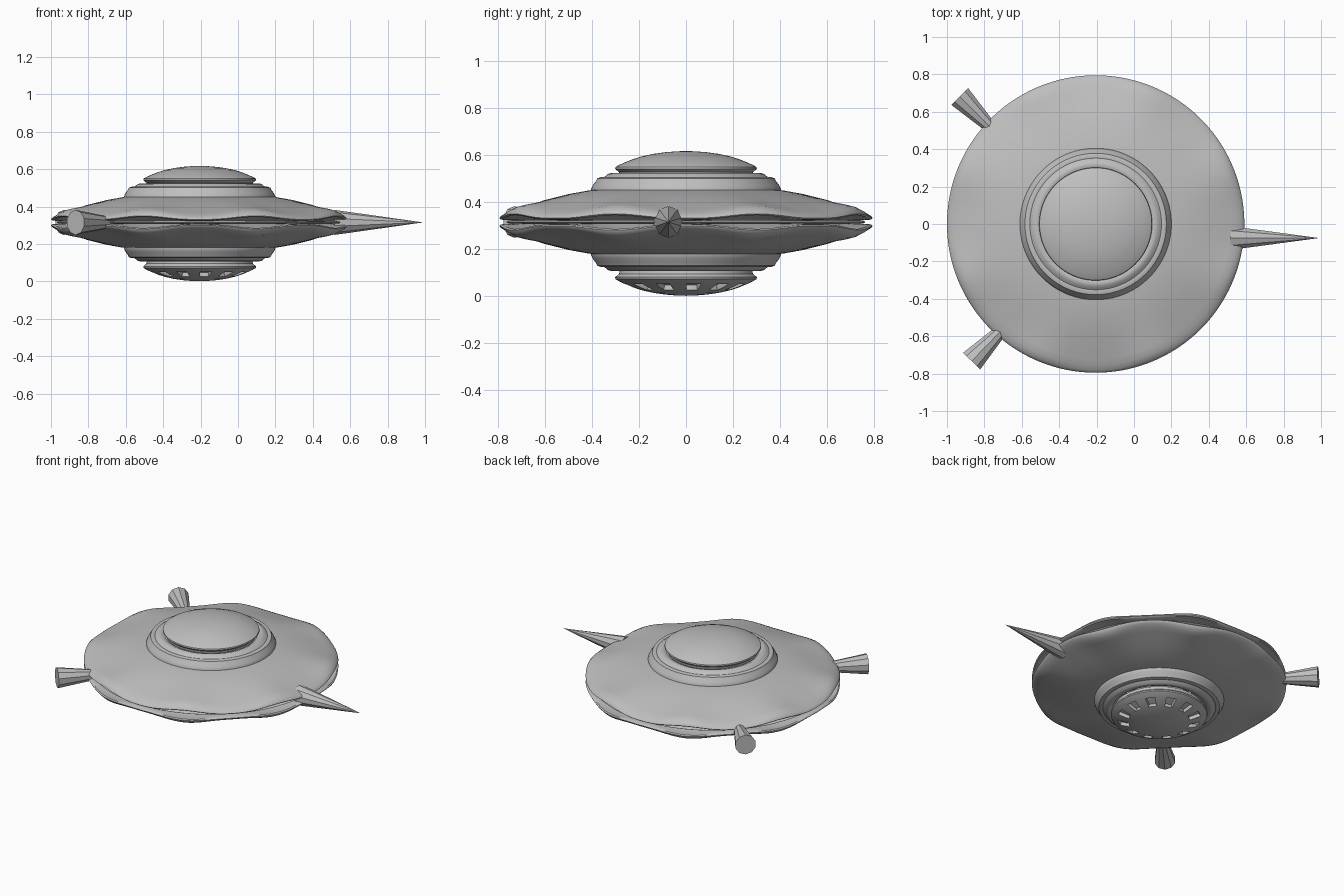
import bpy, bmesh, math
from mathutils import Vector

cube = bpy.data.objects.get("Cube")
if cube:
    bpy.data.objects.remove(cube)

CX, MID = -0.205, 0.315      # saucer axis and mid height
LOBES, SEGS = 8, 192

metal = bpy.data.materials.new("grey_metal")
metal.use_nodes = True
GREY = (0.52, 0.52, 0.52, 1)
metal.diffuse_color = GREY
metal.node_tree.nodes["Principled BSDF"].inputs["Base Color"].default_value = GREY


def finish(bm, name, smooth=None):
    bmesh.ops.recalc_face_normals(bm, faces=bm.faces)
    mesh = bpy.data.meshes.new(name)
    bm.to_mesh(mesh)
    bm.free()
    mesh.materials.append(metal)
    obj = bpy.data.objects.new(name, mesh)
    bpy.context.collection.objects.link(obj)
    if smooth:
        bpy.ops.object.select_all(action='DESELECT')
        obj.select_set(True)
        bpy.context.view_layer.objects.active = obj
        bpy.ops.object.shade_smooth_by_angle(angle=math.radians(smooth))
    return obj


def lathe(profile, segs, height):
    """Revolve radii; height(point, angle) gives z. Returns bmesh and face rows."""
    bm = bmesh.new()
    rings = []
    for p in profile:
        if p[0] == 0:
            rings.append([bm.verts.new((CX, 0, height(p, 0)))] * segs)
            continue
        ring = []
        for i in range(segs):
            a = math.tau * i / segs
            ring.append(bm.verts.new((CX + p[0] * math.cos(a), p[0] * math.sin(a), height(p, a))))
        rings.append(ring)
    rows = []
    for lo, hi in zip(rings, rings[1:]):
        row = []
        for i in range(segs):
            j = (i + 1) % segs
            quad = list(dict.fromkeys((lo[i], lo[j], hi[j], hi[i])))
            row.append(bm.faces.new(quad))
        rows.append(row)
    return bm, rows


# Fluted saucer shells: radius, half height, extra height at each lobe
SHELL = [(.37, .138, 0), (.41, .135, 0), (.5, .119, 0), (.6, .094, .006),
         (.67, .070, .014), (.72, .055, .021), (.755, .043, .025), (.78, .031, .024),
         (.792, .022, .020), (.795, .016, .019), (.788, .010, .019),
         (.76, .008, .024), (.70, .006, .026), (.64, .004, .008), (.60, .003, 0)]


def shell_height(sign):
    def height(p, a):
        wave = (0.5 - 0.5 * math.cos(LOBES * a)) ** 1.4
        return MID + sign * (p[1] + p[2] * wave)
    return height


for name, sign in (("upper_shell", 1), ("lower_shell", -1)):
    finish(lathe(SHELL, SEGS, shell_height(sign))[0], name, 40)

# Core ring seen in the narrow gap between the shells
CORE = [(.60, -.01), (.755, -.006), (.765, 0), (.755, .006), (.60, .01)]
finish(lathe(CORE, 96, lambda p, a: MID + p[1])[0], "rim_core", 40)

# Stepped collar and dome, repeated above and below
COLLAR = [(.405, .12), (.405, .138), (.398, .155), (.385, .172), (.378, .186),
          (.362, .191), (.352, .189), (.345, .194), (.332, .205), (.315, .209),
          (.302, .204), (.29, .20)]
DOME = [(.28, .19), (.285, .212), (.302, .226), (.300, .234), (.285, .243),
        (.26, .254), (.225, .268), (.19, .279), (.14, .290), (.09, .297),
        (.04, .301), (0, .302)]
for side, sign in (("upper", 1), ("lower", -1)):
    def flat(p, a, s=sign):
        return MID + s * p[1]
    finish(lathe(COLLAR, 96, flat)[0], side + "_collar", 40)
    # The belly dome hangs slightly deeper and carries a ring of slots
    stretch = 1.0 if sign > 0 else 1.04
    bm, rows = lathe([(r, h * stretch) for r, h in DOME], 96, flat)
    bmesh.ops.recalc_face_normals(bm, faces=bm.faces)
    if sign < 0:
        slots = [f for row in rows[5:7] for i, f in enumerate(row) if i % 8 < 4]
        bmesh.ops.inset_region(bm, faces=slots, thickness=.002)
        bmesh.ops.inset_region(bm, faces=slots, thickness=.002, depth=-.022)
    finish(bm, side + "_dome", 35)


# Faceted cones: base centre and the direction the tip points
def cone(name, base, angle, length=.475, radius=.067, sides=10):
    bm = bmesh.new()
    direction = Vector((math.cos(angle), math.sin(angle), 0))
    bmesh.ops.create_cone(bm, cap_ends=True, segments=sides, radius1=radius,
                          radius2=0, depth=length)
    bmesh.ops.translate(bm, verts=bm.verts, vec=(0, 0, length / 2))
    spin = direction.to_track_quat('Z', 'Y').to_matrix()
    bmesh.ops.rotate(bm, verts=bm.verts, matrix=spin)
    bmesh.ops.translate(bm, verts=bm.verts, vec=(base[0], base[1], MID))
    finish(bm, name)


cone("left_spike", (.515, -.075), 0)
cone("back_thruster", (-.932, .682), math.radians(-45))
cone("front_thruster", (-.868, -.733), math.radians(46))
